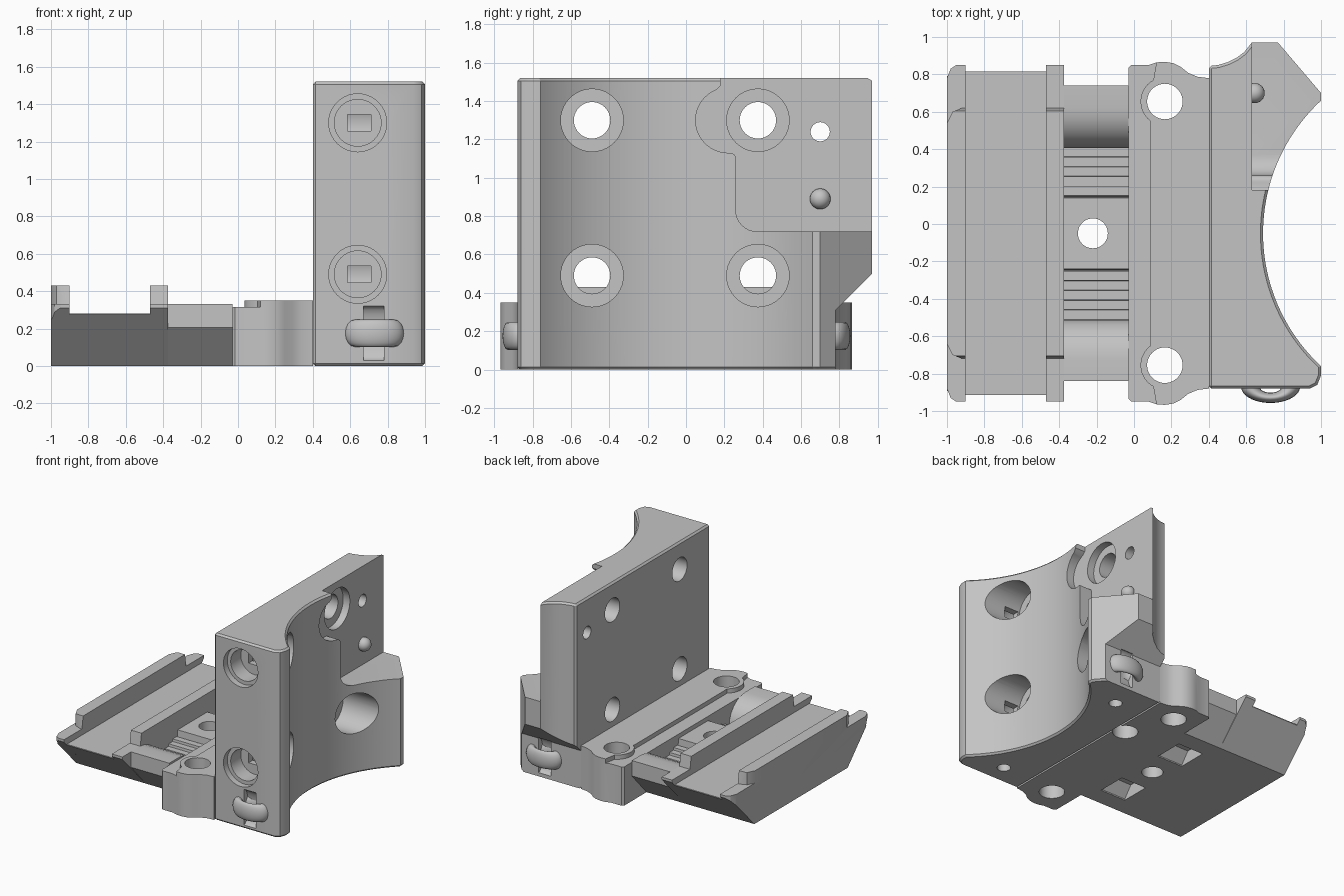
import bpy, bmesh, math
from mathutils import Vector

cube = bpy.data.objects.get("Cube")
if cube:
    bpy.data.objects.remove(cube, do_unlink=True)

MID = -0.05   # y of the symmetry plane of the lower parts
grey = bpy.data.materials.new("plain grey")
grey.use_nodes = True
COLOUR = (0.55, 0.55, 0.55, 1)
grey.diffuse_color = COLOUR
grey.node_tree.nodes["Principled BSDF"].inputs["Base Color"].default_value = COLOUR


def place(axis, u, v, d):
    return {"x": (d, u, v), "y": (u, d, v), "z": (u, v, d)}[axis]


def prism(name, pts, axis, a, b):
    """Extrude a 2D outline along an axis from a to b."""
    bm = bmesh.new()
    face = bm.faces.new([bm.verts.new(place(axis, u, v, a)) for u, v in pts])
    new = bmesh.ops.extrude_face_region(bm, geom=[face])["geom"]
    shift = Vector(place(axis, 0, 0, b - a))
    bmesh.ops.translate(bm, vec=shift, verts=[g for g in new if isinstance(g, bmesh.types.BMVert)])
    bmesh.ops.recalc_face_normals(bm, faces=bm.faces)
    mesh = bpy.data.meshes.new(name)
    bm.to_mesh(mesh)
    bm.free()
    mesh.materials.append(grey)
    obj = bpy.data.objects.new(name, mesh)
    bpy.context.collection.objects.link(obj)
    return obj


def arc(cx, cy, rx, start=0, end=360, n=40, ry=None):
    full = end - start == 360
    count = n if full else n + 1
    angles = [math.radians(start + (end - start) * i / n) for i in range(count)]
    return [(cx + rx * math.cos(t), cy + (ry or rx) * math.sin(t)) for t in angles]


def rect(u0, v0, u1, v1):
    return [(u0, v0), (u1, v0), (u1, v1), (u0, v1)]


def mirrored(half):
    """Closed outline from a half profile of (offset, height)."""
    return [(MID + u, z) for u, z in half] + [(MID - u, z) for u, z in reversed(half)]


def apply_all(obj):
    bpy.context.view_layer.objects.active = obj
    for mod in list(obj.modifiers):
        bpy.ops.object.modifier_apply(modifier=mod.name)


def boolean(obj, other, operation="DIFFERENCE"):
    mod = obj.modifiers.new("boolean", "BOOLEAN")
    mod.operation, mod.solver, mod.object = operation, "EXACT", other
    apply_all(obj)
    bpy.data.objects.remove(other, do_unlink=True)


def cut(obj, pts, axis, a, b):
    boolean(obj, prism("cutter", pts, axis, a, b))


# Tall block with a concave side and a flared back
half_angle = math.degrees(math.asin(0.71 / 0.968))
outline = [(0.4, -0.88), (0.94, -0.88), (0.98, -0.86), (1, -0.81)]
outline += arc(1.658, MID, 0.968, 180 + half_angle, 180 - half_angle, 48)
outline += [(1, 0.7), (0.77, 0.97), (0.63, 0.97), (0.59, 0.92), (0.55, 0.89),
            (0.5, 0.865), (0.45, 0.85), (0.4, 0.845)]
tall = prism("tall_block", outline, "z", 0, 1.52)
bevel = tall.modifiers.new("bevel", "BEVEL")
bevel.width, bevel.segments, bevel.angle_limit = 0.014, 1, math.radians(60)
apply_all(tall)

# Undercut below the back overhang
cut(tall, [(0.78, -0.2), (1.2, -0.2), (1.2, 0.73), (0.78, 0.31)], "x", 0, 1.5)

# Stepped recess in the upper back corner
step = [(1.2, 0.72)] + arc(0.37, 0.83, 0.11, 270, 180, 8)
step += arc(0.23, 1.1, 0.03, 0, 90, 4) + arc(0.22, 1.3, 0.17, 270, 112, 20)
step += [(0.18, 1.48), (0.185, 1.6), (1.2, 1.6)]
cut(tall, step, "x", 0.63, 1.3)

# Counterbored cross holes and the small hole
for z in (0.49, 1.3):
    for y in (-0.49, 0.375):
        cut(tall, arc(y, z, 0.095), "x", 0.2, 1.3)
        cut(tall, arc(y, z, 0.163), "x", 0.57, 1.3)
    # Stepped screw holes entering from the front
    cut(tall, arc(0.64, z, 0.155), "y", -1, -0.83)
    cut(tall, arc(0.64, z, 0.125), "y", -1, -0.7)
    cut(tall, rect(0.585, z - 0.045, 0.71, z + 0.045), "y", -0.9, -0.5)
cut(tall, arc(0.7, 1.24, 0.05), "x", 0.2, 1.3)

# Blind holes in the underside
for x, y in ((0.67, -0.71), (0.65, 0.56)):
    cut(tall, arc(x, y, 0.05), "z", -0.1, 0.12)
cut(tall, arc(0.32, 0.28, 0.095), "z", -0.1, 0.12)

# Tie channels behind the loops
for y in (-0.88, 0.78):
    cut(tall, arc(y, 0.175, 0.055, n=24, ry=0.145), "x", 0.67, 0.78)

# Locating ball in the recess
bpy.ops.mesh.primitive_uv_sphere_add(segments=24, ring_count=12, radius=0.054, location=(0.645, 0.7, 0.89))
ball = bpy.context.object
ball.name = "locating_ball"
ball.data.materials.append(grey)

# Tie loops at the front and back
for name, y in (("front_tie_loop", -0.87), ("back_tie_loop", 0.77)):
    bpy.ops.mesh.primitive_torus_add(major_radius=0.108, minor_radius=0.05, major_segments=36,
                                     minor_segments=16, location=(0.73, y, 0.175))
    loop = bpy.context.object
    loop.name = name
    loop.scale = (1, 0.55, 1.45)
    loop.data.materials.append(grey)

# Fixed clamp with raised plateau and round bosses
edge = [(0.08, 0.9), (0.12, 0.914), (0.165, 0.917), (0.21, 0.91), (0.25, 0.89),
        (0.29, 0.858), (0.34, 0.837), (0.4, 0.83)]
low = [(-0.03, 0.885), (-0.015, 0.9)] + edge


def both_sides(half):
    return [(x, MID + v) for x, v in half] + [(x, MID - v) for x, v in reversed(half)]


clamp = prism("fixed_clamp", both_sides(low), "z", 0, 0.315)
plateau = prism("plateau", both_sides([(0.085, 0.57)] + [(0.1, 0.8)] + edge[1:]), "z", 0.2, 0.35)
boolean(clamp, plateau, "UNION")
for side in (-1, 1):
    y = MID + side * 0.705
    boolean(clamp, prism("boss", arc(0.165, y, 0.13), "z", 0.2, 0.35), "UNION")
    cut(clamp, arc(0.165, y, 0.095), "z", -0.1, 0.5)
cut(clamp, arc(0.32, 0.28, 0.095), "z", -0.1, 0.12)

# Outer jaw: a bevel-ended floor between two raised rails
rail = [(0.6, 0), (0.9, 0.31), (0.9, 0.33), (0.67, 0.33), (0.655, 0.43)]
prism("inner_rail", mirrored(rail), "x", -0.47, -0.375)
prism("jaw_floor", mirrored([(0.6, 0), (0.865, 0.274), (0.865, 0.28)]), "x", -0.9, -0.47)
outer = prism("outer_rail", mirrored(rail), "x", -1, -0.9)
for side in (-1, 1):
    y = MID + side * 0.9
    cut(outer, [(-1.1, y - side * 0.07), (-1, y - side * 0.07), (-0.98, y - side * 0.02),
                (-0.95, y), (-0.95, y + side * 0.1), (-1.1, y + side * 0.1)], "z", 0.25, 0.6)
    y = MID + side * 0.67
    cut(outer, [(-1.1, y - side * 0.08), (-1, y - side * 0.08), (-0.97, y - side * 0.02),
                (-0.92, y), (-0.92, y + side * 0.1), (-1.1, y + side * 0.1)], "z", 0.33, 0.6)

# Bridge between jaw and clamp: end blocks, curved ramps, ribs, centre block
bridge = [(0.6, 0), (0.79, 0.205), (0.79, 0.33), (0.67, 0.33)]
bridge += [(0.67 - 0.21 * math.sin(t), 0.13 + 0.2 * math.cos(t)) for t in
           [math.radians(15 * i) for i in range(1, 7)]]
for i in range(5):
    u = 0.46 - 0.052 * i
    z = 0.15 + 0.02 * i
    bridge += [(u, z), (u - 0.05, z)]
bridge += [(0.195, 0.2), (0.19, 0.28)]
strip = prism("ribbed_bridge", mirrored(bridge), "x", -0.375, -0.03)
cut(strip, arc(-0.22, MID, 0.08), "z", -0.1, 0.5)
for side in (-1, 1):
    y = MID + side * 0.33
    cut(strip, [(y - 0.12, -0.1), (y + 0.12, -0.1), (y + 0.12, 0.01), (y + 0.05, 0.1),
                (y - 0.05, 0.1), (y - 0.12, 0.01)], "x", -0.33, -0.1)

# Smooth curved walls while keeping edges sharp
bpy.ops.object.select_all(action="DESELECT")
for obj in bpy.context.scene.objects:
    if obj.type == "MESH" and obj.data.materials and obj.data.materials[0] == grey:
        obj.select_set(True)
        bpy.context.view_layer.objects.active = obj
bpy.ops.object.shade_smooth_by_angle(angle=math.radians(30))
